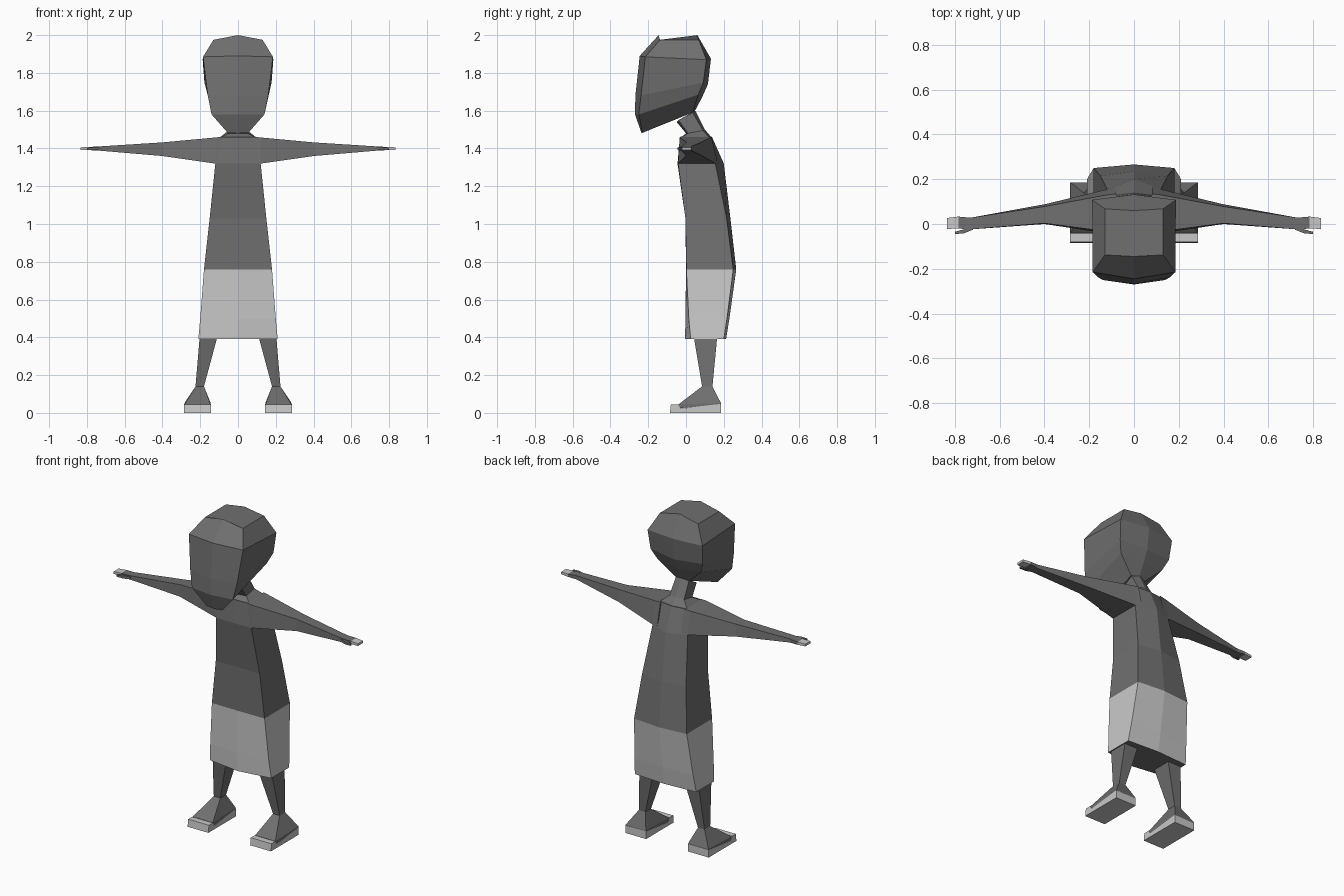
import bpy, bmesh

cube = bpy.data.objects.get("Cube")
if cube:
    bpy.data.objects.remove(cube, do_unlink=True)


def material(name, value):
    m = bpy.data.materials.new(name)
    m.use_nodes = True
    m.diffuse_color = (value, value, value, 1)
    m.node_tree.nodes["Principled BSDF"].inputs["Base Color"].default_value = (value, value, value, 1)
    return m


DARK = material("dark grey", 0.16)
LIGHT = material("light grey", 0.58)


def loft(name, rings, mats, rule=None, mirror=False):
    """Skin a stack of equal rings, cap both ends, colour faces by a rule on their centre."""
    bm = bmesh.new()
    loops = [[bm.verts.new(p) for p in ring] for ring in rings]
    for a, b in zip(loops, loops[1:]):
        for i in range(len(a)):
            j = (i + 1) % len(a)
            bm.faces.new((a[i], a[j], b[j], b[i]))
    bm.faces.new(loops[0])
    bm.faces.new(loops[-1])
    bmesh.ops.recalc_face_normals(bm, faces=bm.faces)
    for f in bm.faces:
        f.material_index = int(rule(f)) if rule else 0
    mesh = bpy.data.meshes.new(name)
    bm.to_mesh(mesh)
    bm.free()
    for m in mats:
        mesh.materials.append(m)
    ob = bpy.data.objects.new(name, mesh)
    bpy.context.collection.objects.link(ob)
    if mirror:
        ob.modifiers.new("Mirror", "MIRROR").use_mirror_merge = False
    return ob


def body_ring(front_mid, front, back, back_mid):
    """Six-sided symmetric ring: middle points are (y, z), corners are (x, y, z)."""
    flip = lambda p: (-p[0], p[1], p[2])
    return [(0, *front_mid), front, back, (0, *back_mid), flip(back), flip(front)]


def level_ring(z, w, front_mid, front, back, back_mid):
    return body_ring((front_mid, z), (w, front, z), (w, back, z), (back_mid, z))


def x_ring(x, y0, y1, z0, z1, lean=0):
    return [(x, y0, z0), (x, y1, z0), (x, y1 - lean, z1), (x, y0 + lean / 3, z1)]


def z_ring(x0, x1, y0, y1, z0, z1=None):
    z1 = z0 if z1 is None else z1
    return [(x0, y0, z0), (x1, y0, z0), (x1, y1, z1), (x0, y1, z1)]


# Robe: dark above, light skirt below the hip line
loft("robe", [
    level_ring(0.39, 0.21, -0.005, 0.025, 0.2, 0.212),
    level_ring(0.5, 0.2, -0.003, 0.015, 0.217, 0.23),
    level_ring(0.76, 0.18, 0.0, 0.002, 0.25, 0.266),
    level_ring(1.03, 0.15, 0.0, -0.003, 0.215, 0.235),
    level_ring(1.32, 0.12, -0.045, -0.042, 0.155, 0.2),
    level_ring(1.46, 0.1, -0.032, -0.03, 0.125, 0.138),
], [DARK, LIGHT],
    lambda f: f.calc_center_median().z < 0.76 and abs(f.normal.z) < 0.7)

# Neck
loft("neck", [
    level_ring(1.455, 0.1, -0.032, -0.03, 0.125, 0.138),
    body_ring((0.0, 1.48), (0.05, 0.01, 1.48), (0.05, 0.09, 1.495), (0.1, 1.5)),
    body_ring((-0.05, 1.54), (0.045, -0.04, 1.55), (0.045, 0.035, 1.59), (0.05, 1.6)),
], [DARK])

# Head, leaning forward with a tapered chin
loft("head", [
    body_ring((-0.235, 1.48), (0.055, -0.23, 1.483), (0.05, 0.035, 1.59), (0.045, 1.595)),
    body_ring((-0.27, 1.58), (0.14, -0.25, 1.58), (0.15, 0.065, 1.685), (0.085, 1.67)),
    body_ring((-0.268, 1.68), (0.16, -0.238, 1.68), (0.178, 0.092, 1.75), (0.116, 1.74)),
    body_ring((-0.245, 1.89), (0.185, -0.215, 1.885), (0.187, 0.108, 1.87), (0.132, 1.875)),
    body_ring((-0.145, 2.0), (0.13, -0.138, 1.975), (0.13, 0.068, 1.975), (0.06, 2.0)),
], [DARK])

# Arms with light fingertips
loft("arms", [
    x_ring(0.08, -0.042, 0.17, 1.315, 1.462, 0.035),
    x_ring(0.12, -0.042, 0.155, 1.32, 1.458, 0.025),
    x_ring(0.4, 0.0, 0.088, 1.36, 1.432, 0.01),
    x_ring(0.73, -0.024, 0.028, 1.388, 1.411),
    x_ring(0.785, -0.02, 0.033, 1.391, 1.408),
    x_ring(0.835, -0.022, 0.027, 1.392, 1.406),
], [DARK, LIGHT], lambda f: f.calc_center_median().x > 0.79, mirror=True)

loft("thumbs", [
    x_ring(0.72, -0.026, -0.005, 1.39, 1.408),
    x_ring(0.76, -0.042, -0.024, 1.391, 1.406),
    x_ring(0.8, -0.045, -0.035, 1.393, 1.403),
], [DARK], mirror=True)

# Legs running down into wedge-shaped feet
loft("legs", [
    z_ring(0.11, 0.203, 0.042, 0.165, 0.4),
    z_ring(0.18, 0.225, 0.085, 0.14, 0.14),
    z_ring(0.145, 0.283, -0.04, 0.185, 0.045, 0.052),
    z_ring(0.145, 0.283, -0.035, 0.185, 0.024, 0.045),
], [DARK], mirror=True)

# Soles with a raised toe lip
profile = [(-0.085, 0), (0.185, 0), (0.185, 0.048), (-0.03, 0.023), (-0.042, 0.045), (-0.08, 0.045)]
loft("soles", [[(x, y, z) for y, z in profile] for x in (0.143, 0.285)], [LIGHT], mirror=True)
